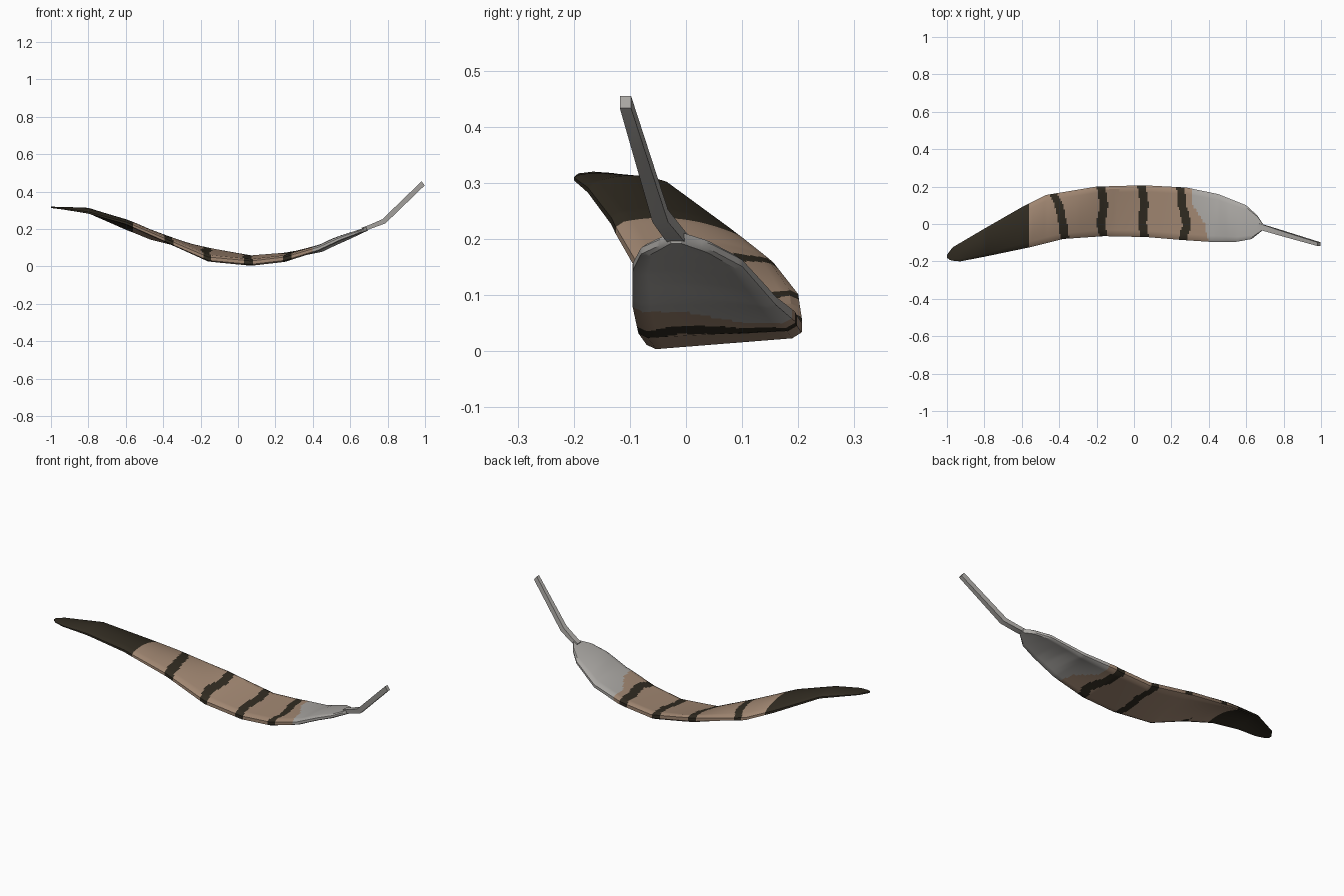
import bpy, bmesh, math
from mathutils import Vector

if "Cube" in bpy.data.objects:
    bpy.data.objects.remove(bpy.data.objects["Cube"])


def material(name, rgb):
    m = bpy.data.materials.new(name)
    m.diffuse_color = (*rgb, 1)
    m.use_nodes = True
    m.node_tree.nodes["Principled BSDF"].inputs["Base Color"].default_value = m.diffuse_color
    return m


TAN = material("tan", (0.36, 0.245, 0.17))
DARK = material("dark brown", (0.03, 0.024, 0.015))
GREY = material("pale grey", (0.40, 0.385, 0.365))


def lerp_table(table, x):
    """Linear interpolation in a short list of (position, value)."""
    for (x0, a), (x1, b) in zip(table, table[1:]):
        if x <= x1:
            return a + (b - a) * max(0, (x - x0) / (x1 - x0))
    return table[-1][1]


def loft(name, rings, mats, rule=None):
    """Skin closed rings of points, cap both ends, colour faces by a rule."""
    bm = bmesh.new()
    loops = [[bm.verts.new(p) for p in r] for r in rings]
    n = len(rings[0])
    for a, b in zip(loops, loops[1:]):
        for j in range(n):
            f = bm.faces.new((a[j], a[(j + 1) % n], b[(j + 1) % n], b[j]))
            if rule:
                f.material_index = rule(f.calc_center_median(), j)
    for end in (loops[0], loops[-1]):
        f = bm.faces.new(end)
        if rule:
            f.material_index = rule(f.calc_center_median(), 0)
    bmesh.ops.recalc_face_normals(bm, faces=bm.faces)
    me = bpy.data.meshes.new(name)
    bm.to_mesh(me)
    bm.free()
    for m in mats:
        me.materials.append(m)
    ob = bpy.data.objects.new(name, me)
    bpy.context.collection.objects.link(ob)
    bpy.ops.object.select_all(action='DESELECT')
    ob.select_set(True)
    bpy.context.view_layer.objects.active = ob
    bpy.ops.object.shade_smooth_by_angle(angle=math.radians(30))
    return ob


# Vane outline (seen from above) and heights of its two edges
BACK_Y = [(-1, -.165), (-.97, -.125), (-.8, -.025), (-.6, .09), (-.47, .155), (-.2, .2),
          (.05, .207), (.28, .195), (.45, .16), (.6, .1), (.66, .045), (.695, -.008)]
FRONT_Y = [(-1, -.18), (-.98, -.195), (-.93, -.2), (-.8, -.175), (-.56, -.125), (-.38, -.08),
           (-.16, -.065), (.07, -.07), (.25, -.085), (.4, -.095), (.55, -.095),
           (.63, -.08), (.68, -.04), (.695, -.028)]
BACK_Z = [(-1, .314), (-.8, .28), (-.6, .19), (-.47, .138), (-.16, .066), (.07, .024),
          (.25, .038), (.45, .075), (.6, .145), (.695, .192)]
FRONT_Z = [(-1, .312), (-.93, .302), (-.8, .278), (-.6, .22), (-.38, .122), (-.16, .023),
           (.07, .002), (.25, .023), (.43, .08), (.55, .137), (.695, .192)]
THICK = [(-1, .006), (-.8, .018), (-.5, .027), (-.16, .036), (.25, .036), (.5, .028), (.695, .02)]
CAMBER = [(-1, 0), (-.8, .016), (-.55, .022), (-.3, .012), (-.1, 0), (.25, 0), (.5, .012), (.695, 0)]

ACROSS = [0, .06] + [.06 + .88 * i / 14 for i in range(1, 14)] + [.94, 1]
N = len(ACROSS)


def vane_ring(x):
    f, b = (Vector((x, lerp_table(y, x), lerp_table(z, x)))
            for y, z in ((FRONT_Y, FRONT_Z), (BACK_Y, BACK_Z)))
    t, camber = lerp_table(THICK, x), lerp_table(CAMBER, x)

    def point(v, top):
        edge = v in (0, 1)
        h = (.75 if edge else 1) if top else (.25 if edge else 0)
        p = f.lerp(b, v)
        p.z += h * t + camber * 4 * v * (1 - v)
        return p
    return [point(v, True) for v in ACROSS] + [point(v, False) for v in reversed(ACROSS)]


# Wavy cross bands: centre line of each as x over y
BANDS = [[(-.07, -.37), (0, -.38), (.1, -.40), (.16, -.43)],
         [(-.06, -.165), (0, -.178), (.1, -.16), (.19, -.175)],
         [(-.07, .057), (0, .043), (.1, .055), (.2, .04)],
         [(-.08, .262), (0, .285), (.1, .258), (.19, .25)]]
GREY_EDGE = [(-.09, .40), (-.04, .385), (0, .38), (.05, .345), (.1, .315), (.19, .31)]


def vane_colour(c, j):
    if c.x < -.56 - .02 * max(0, c.y):
        return 1
    if c.x > lerp_table(GREY_EDGE, c.y):
        return 2
    underside = N <= j < 2 * N - 1
    if underside and c.x < -.1 and c.y > -.045:
        return 0
    return int(any(abs(c.x - lerp_table(b, c.y)) < .023 for b in BANDS))


STEPS = 212
loft("feather_vane", [vane_ring(-1 + 1.695 * i / STEPS) for i in range(STEPS + 1)],
     [TAN, DARK, GREY], vane_colour)

# Bare quill: four-sided tapering rod bending upward
# each station: x, y, z, half width, half height
QUILL = [(.665, -.012, .198, .016, .009), (.70, -.022, .209, .016, .010),
         (.78, -.046, .241, .014, .011), (.99, -.108, .444, .010, .011)]


def quill_ring(s):
    x, y, z, w, h = s
    bend = .75 if x > .75 else .4
    return [Vector((x - u * h * bend, y + v * w, z + u * h))
            for v, u in ((-1, -1), (1, -1), (1, 1), (-1, 1))]


loft("quill", [quill_ring(s) for s in QUILL], [GREY])
